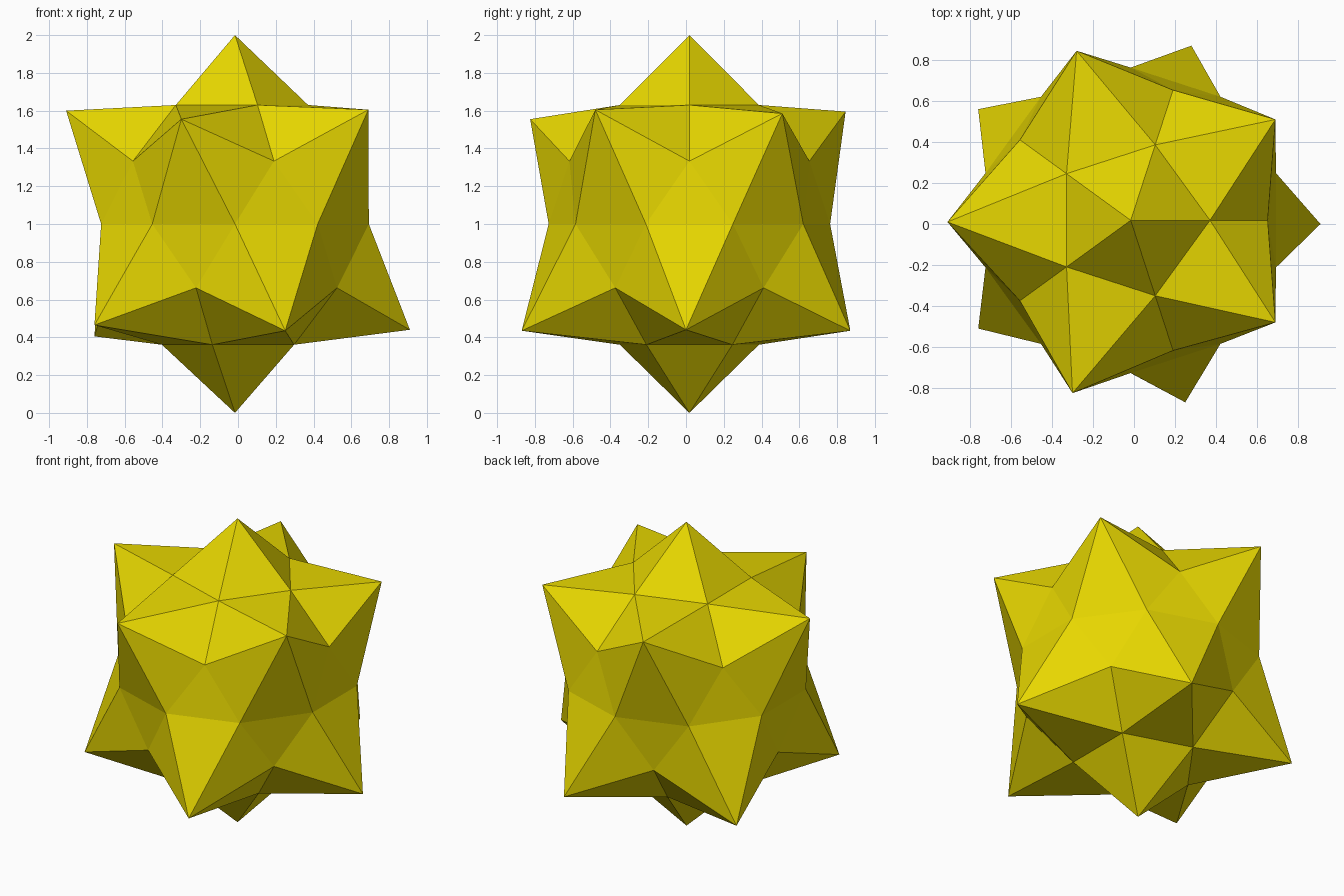
import bpy, bmesh, math

if "Cube" in bpy.data.objects:
    bpy.data.objects.remove(bpy.data.objects["Cube"])

CX, CY, CZ = -0.016, 0.018, 1.0
bm = bmesh.new()


def ring(radius, z, start, count):
    """Evenly spaced core vertices around the vertical axis."""
    out = []
    for i in range(count):
        a = math.radians(start + i * 360 / count)
        out.append(bm.verts.new((CX + radius * math.cos(a),
                                 CY + radius * math.sin(a), CZ + z)))
    return out


def spike(tip, base):
    """Pyramid without a floor, rising from a loop of core vertices."""
    t = bm.verts.new(tip)
    for i, v in enumerate(base):
        bm.faces.new((v, base[(i + 1) % len(base)], t))


# Slightly uneven spike tips, counter-clockwise
upper_tips = [(0.69, 0.51, 1.585), (-0.28, 0.845, 1.595), (-0.91, 0.01, 1.60),
              (-0.30, -0.825, 1.555), (0.69, -0.48, 1.605)]
lower_tips = [(-0.76, -0.51, 0.465), (0.25, -0.87, 0.435), (0.91, 0.0, 0.44),
              (0.28, 0.87, 0.435), (-0.76, 0.56, 0.405)]

# Ten-sided waist shared by both halves; vertex i sits at 18 + 36 i degrees
waist = ring(0.745, 0, 18, 10)

for side, start, first, tips in ((1, 0, 0, upper_tips), (-1, 180, 5, lower_tips)):
    inner = ring(0.387, 0.63 if side > 0 else -0.639, start, 5)
    outer = ring(0.668, 0.333 if side > 0 else -0.338, start, 5)
    # Pole spike
    spike((CX, CY, CZ + side), inner)
    for i in range(5):
        j = (i + 1) % 5
        w0 = waist[(first + 2 * i) % 10]
        w1 = waist[(first + 2 * i + 1) % 10]
        before = waist[(first + 2 * i - 1) % 10]
        # Six-sided spike
        spike(tips[i], [inner[i], inner[j], outer[j], w1, w0, outer[i]])
        # Core triangle left between spikes
        bm.faces.new((outer[i], before, w0))

bmesh.ops.recalc_face_normals(bm, faces=bm.faces[:])
mesh = bpy.data.meshes.new("spiked_star")
bm.to_mesh(mesh)
bm.free()

star = bpy.data.objects.new("spiked_star", mesh)
bpy.context.collection.objects.link(star)
yellow = bpy.data.materials.new("yellow")
yellow.diffuse_color = (0.80, 0.68, 0.0, 1)
yellow.use_nodes = True
yellow.node_tree.nodes["Principled BSDF"].inputs["Base Color"].default_value = yellow.diffuse_color
mesh.materials.append(yellow)
